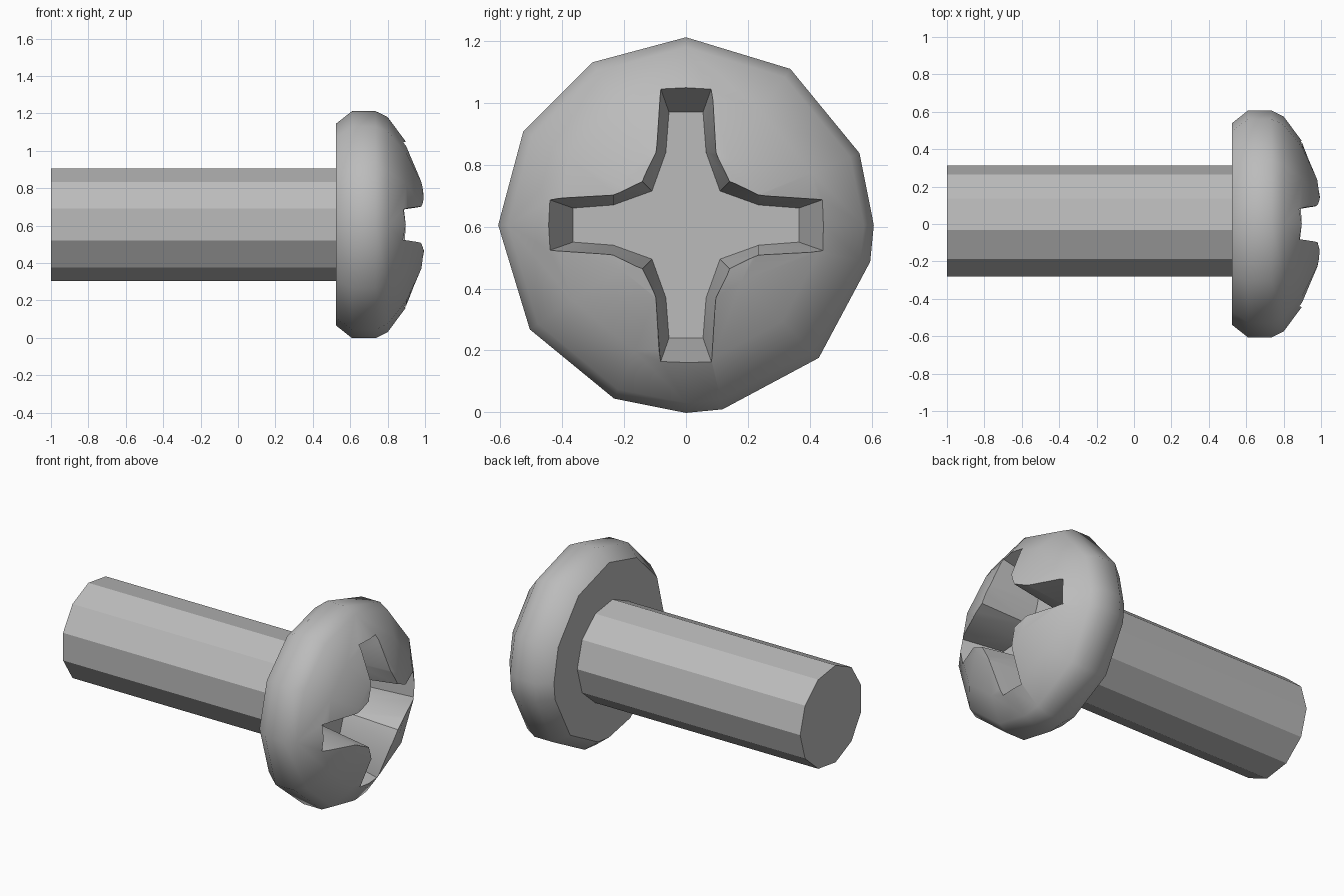
import bpy
import bmesh
from math import sin, cos, radians

if "Cube" in bpy.data.objects:
    bpy.data.objects.remove(bpy.data.objects["Cube"], do_unlink=True)

AXIS_Z = 0.605

steel = bpy.data.materials.new("grey_steel")
steel.use_nodes = True
grey = (0.5, 0.5, 0.5, 1)
steel.diffuse_color = grey
steel.node_tree.nodes["Principled BSDF"].inputs["Base Color"].default_value = grey


def loft(name, rings, tip=None):
    """Skin matching (x, y, z) rings, capping the ends or closing to a tip."""
    bm = bmesh.new()
    loops = [[bm.verts.new(p) for p in ring] for ring in rings]
    n = len(loops[0])
    for a, b in zip(loops, loops[1:]):
        for i in range(n):
            j = (i + 1) % n
            bm.faces.new((a[i], a[j], b[j], b[i]))
    bm.faces.new(loops[0][::-1])
    if tip:
        t = bm.verts.new(tip)
        for i in range(n):
            bm.faces.new((loops[-1][i], loops[-1][(i + 1) % n], t))
    else:
        bm.faces.new(loops[-1])
    bmesh.ops.recalc_face_normals(bm, faces=bm.faces)
    mesh = bpy.data.meshes.new(name)
    bm.to_mesh(mesh)
    bm.free()
    mesh.materials.append(steel)
    ob = bpy.data.objects.new(name, mesh)
    bpy.context.collection.objects.link(ob)
    return ob


def ring(x, r, angles, cy=0):
    return [(x, cy + r * cos(radians(a)), AXIS_Z + r * sin(radians(a))) for a in angles]


# Eleven-sided plain shaft
shaft_angles = [i * 360 / 11 for i in range(11)]
shaft = loft("shaft", [ring(x, 0.303, shaft_angles, 0.01) for x in (-1, 0.53)])

# Domed head with a chamfered underside and slightly uneven sides
head_angles = sorted([90 - 33.75 * i for i in range(8)] + [0, -90, -180, -210, -240])
profile = [(0.525, 0.54), (0.61, 0.607), (0.735, 0.607), (0.80, 0.575),
           (0.90, 0.44), (0.98, 0.255), (1.0, 0.18)]
head = loft("head", [ring(x, r, head_angles) for x, r in profile], (1.01, 0, AXIS_Z))


# Tapered cross-shaped drive recess
def cross(x, end, half, neck, corner):
    arm = [(end, -half), (end, half), (0.235, neck), (corner, corner), (neck, 0.235)]
    pts = []
    for k in range(4):
        c, s = ((1, 0), (0, 1), (-1, 0), (0, -1))[k]
        # the first point of each arm continues the previous arm's neck
        for u, v in [(0.235, -neck)] + arm[:4]:
            pts.append((x, c * u - s * v, AXIS_Z + s * u + c * v))
    return pts


cutter = loft("recess_cutter", [cross(0.65, 0.365, 0.055, 0.065, 0.11),
                                cross(1.05, 0.493, 0.10, 0.104, 0.146)])
cutter.hide_render = True
cut = head.modifiers.new("recess", 'BOOLEAN')
cut.operation = 'DIFFERENCE'
cut.solver = 'EXACT'
cut.object = cutter

bpy.ops.object.select_all(action='DESELECT')
head.select_set(True)
bpy.context.view_layer.objects.active = head
bpy.ops.object.modifier_apply(modifier=cut.name)
bpy.data.objects.remove(cutter, do_unlink=True)
bpy.ops.object.shade_smooth_by_angle(angle=radians(38))
